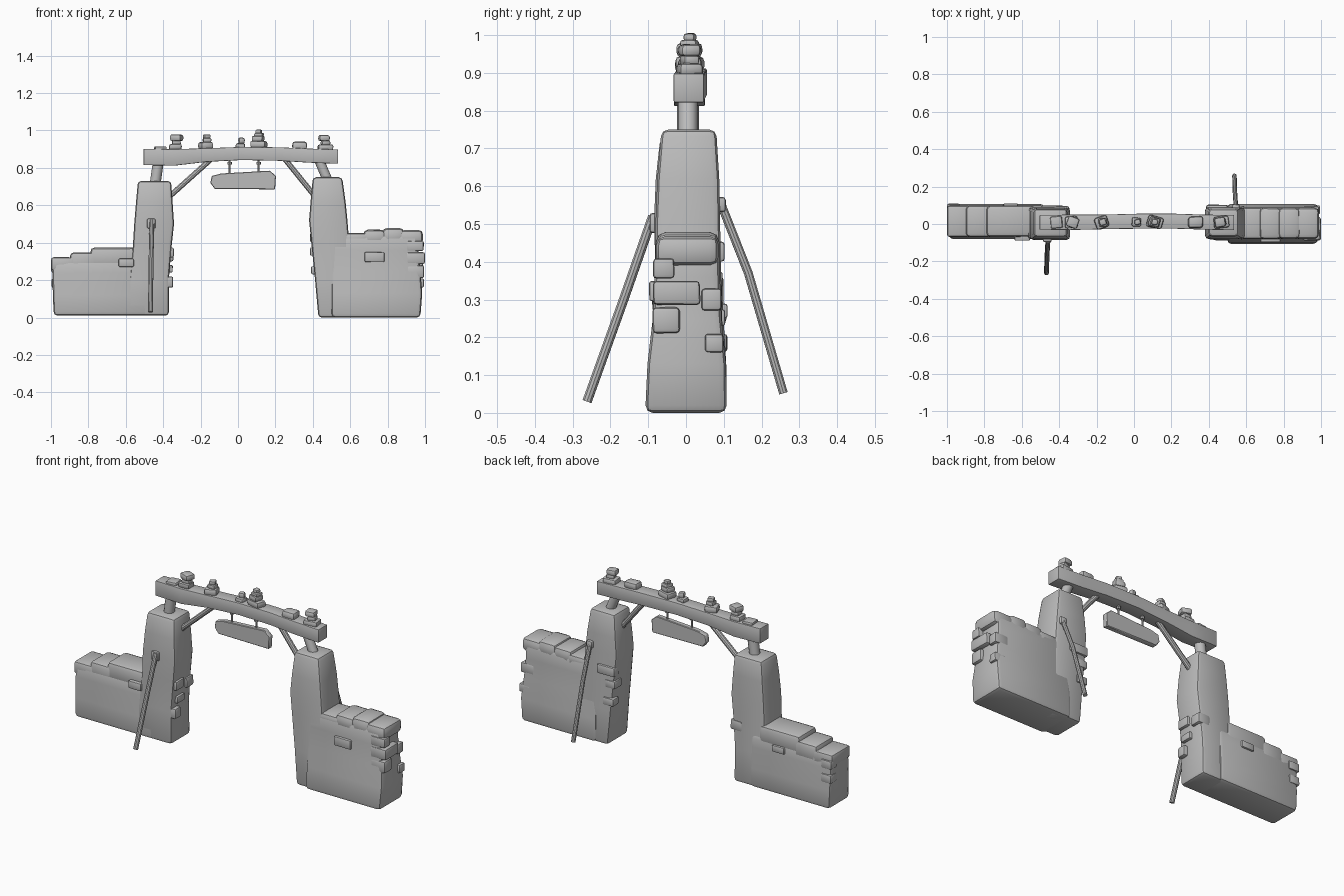
import bpy, bmesh, math, random
from mathutils import Vector, Matrix

random.seed(4)
grey = bpy.data.materials.new("weathered grey")
grey.diffuse_color = (0.5, 0.5, 0.5, 1)


def finish(name, bm, bevel=0.0, segments=2, angle=35):
    """Round the hard edges, smooth the soft ones and make the object."""
    bmesh.ops.recalc_face_normals(bm, faces=bm.faces[:])
    if bevel:
        hard = [e for e in bm.edges if e.calc_face_angle(0) > math.radians(30)]
        bmesh.ops.bevel(bm, geom=hard, offset=bevel, segments=segments,
                        profile=0.5, affect='EDGES', clamp_overlap=True)
    for f in bm.faces:
        f.smooth = True
    for e in bm.edges:
        e.smooth = e.calc_face_angle(0) < math.radians(angle)
    me = bpy.data.meshes.new(name)
    bm.to_mesh(me)
    bm.free()
    me.materials.append(grey)
    ob = bpy.data.objects.new(name, me)
    bpy.context.collection.objects.link(ob)
    return ob


def skin(bm, rings):
    """Join rings of points into a closed tube."""
    loops = [[bm.verts.new(p) for p in r] for r in rings]
    n = len(loops[0])
    for a, b in zip(loops, loops[1:]):
        for i in range(n):
            j = (i + 1) % n
            bm.faces.new((a[i], a[j], b[j], b[i]))
    bm.faces.new(loops[0])
    bm.faces.new(loops[-1])


def loft(name, axis, rows, bevel):
    """Rectangular sections: (position, a0, a1, b0, b1) along z or x."""
    rings = []
    for t, a0, a1, b0, b1 in rows:
        quad = [(a0, b0), (a1, b0), (a1, b1), (a0, b1)]
        rings.append([(a, b, t) if axis == 'z' else (t, a, b) for a, b in quad])
    bm = bmesh.new()
    skin(bm, rings)
    return finish(name, bm, bevel)


def rod(name, points, r, sides=10):
    pts = [Vector(p) for p in points]
    rings = []
    for i, p in enumerate(pts):
        d = (pts[min(i + 1, len(pts) - 1)] - pts[max(i - 1, 0)]).normalized()
        rot = d.to_track_quat('Z', 'Y')
        rings.append([p + rot @ Vector((r * math.cos(k * math.tau / sides),
                                        r * math.sin(k * math.tau / sides), 0))
                      for k in range(sides)])
    bm = bmesh.new()
    skin(bm, rings)
    return finish(name, bm)


def stone(name, x0, x1, y0, y1, z0, z1, jitter=0.08, bevel=0.25, tilt=0.0):
    """Worn block filling the given bounds."""
    size = Vector((x1 - x0, y1 - y0, z1 - z0))
    bm = bmesh.new()
    bmesh.ops.create_cube(bm, size=1)
    for v in bm.verts:
        v.co = Vector([c * (1 - random.random() * 2 * jitter) * s for c, s in zip(v.co, size)])
    bmesh.ops.rotate(bm, verts=bm.verts[:], matrix=Matrix.Rotation(tilt, 3, 'Z'))
    bmesh.ops.translate(bm, verts=bm.verts[:],
                        vec=((x0 + x1) / 2, (y0 + y1) / 2, (z0 + z1) / 2))
    return finish(name, bm, bevel * min(size))


# Pillars, swelling a little around mid height
loft("left_pillar", 'z', [
    (0.01, -0.60, -0.37, -0.08, 0.10), (0.20, -0.58, -0.37, -0.08, 0.095),
    (0.38, -0.562, -0.355, -0.08, 0.09), (0.50, -0.555, -0.342, -0.085, 0.088),
    (0.62, -0.545, -0.35, -0.08, 0.085), (0.73, -0.535, -0.358, -0.068, 0.08)], 0.018)
loft("right_pillar", 'z', [
    (0.0, 0.43, 0.62, -0.09, 0.10), (0.20, 0.412, 0.61, -0.085, 0.097),
    (0.40, 0.392, 0.595, -0.082, 0.092), (0.52, 0.38, 0.585, -0.08, 0.09),
    (0.62, 0.388, 0.575, -0.076, 0.088), (0.75, 0.40, 0.557, -0.065, 0.08)], 0.018)

# Low walls beside the pillars
loft("left_wall", 'z', [
    (0.01, -0.985, -0.48, -0.082, 0.107), (0.12, -0.99, -0.48, -0.078, 0.107),
    (0.24, -0.992, -0.48, -0.072, 0.10), (0.31, -0.99, -0.48, -0.068, 0.097)], 0.02)
loft("right_wall", 'z', [
    (0.0, 0.50, 0.975, -0.108, 0.108), (0.13, 0.50, 0.985, -0.102, 0.106),
    (0.25, 0.50, 0.975, -0.088, 0.094), (0.36, 0.50, 0.965, -0.083, 0.09),
    (0.44, 0.50, 0.965, -0.08, 0.088)], 0.02)

# Cap stones on the walls
for i, (x0, x1, z0, z1) in enumerate([
        (-1.0, -0.87, 0.25, 0.323), (-0.90, -0.75, 0.25, 0.348), (-0.79, -0.53, 0.27, 0.374)]):
    stone(f"left_cap_stone_{i}", x0, x1, -0.07, 0.10, z0, z1, 0.015, 0.2)
for i, (x0, x1, z1) in enumerate([
        (0.56, 0.70, 0.452), (0.67, 0.79, 0.47), (0.77, 0.89, 0.48), (0.86, 0.99, 0.468)]):
    stone(f"right_cap_stone_{i}", x0, x1, -0.082, 0.09, 0.39, z1, 0.02, 0.3)

# Exposed stones at the wall ends, faces and pillar sides
for i, (x0, x1, y0, y1, z0, z1) in enumerate([
        (0.90, 0.995, -0.088, -0.03, 0.355, 0.41), (0.90, 1.0, -0.09, 0.04, 0.285, 0.35),
        (0.90, 0.997, -0.09, -0.015, 0.21, 0.28),
        (0.90, 0.99, 0.04, 0.095, 0.27, 0.33), (0.92, 0.995, 0.05, 0.10, 0.16, 0.21),
        (0.675, 0.785, -0.098, -0.06, 0.295, 0.35),
        (-0.64, -0.555, -0.09, -0.05, 0.27, 0.315),
        (-0.70, -0.62, 0.06, 0.11, 0.25, 0.29),
        (-1.0, -0.93, 0.05, 0.108, 0.24, 0.29), (-0.998, -0.93, 0.05, 0.11, 0.16, 0.21),
        (-0.42, -0.342, -0.07, 0.01, 0.32, 0.375), (-0.42, -0.348, -0.05, 0.02, 0.24, 0.28),
        (-0.42, -0.345, -0.075, -0.02, 0.16, 0.22), (-0.42, -0.345, 0.03, 0.096, 0.30, 0.36),
        (0.385, 0.50, 0.05, 0.103, 0.40, 0.455), (0.39, 0.46, 0.05, 0.105, 0.23, 0.275),
        (0.385, 0.45, 0.03, 0.098, 0.33, 0.375)]):
    stone(f"exposed_stone_{i}", x0, x1, y0, y1, z0, z1, 0.03, 0.16)

# Lintel beam, posts and braces
loft("beam", 'x', [
    (-0.505, -0.03, 0.048, 0.815, 0.902), (-0.34, -0.032, 0.05, 0.812, 0.90),
    (-0.17, -0.028, 0.05, 0.832, 0.905), (0.02, -0.025, 0.055, 0.842, 0.912),
    (0.22, -0.025, 0.055, 0.838, 0.91), (0.38, -0.03, 0.05, 0.828, 0.903),
    (0.535, -0.033, 0.048, 0.822, 0.898)], 0.004)
rod("left_post", [(-0.445, 0.005, 0.70), (-0.425, 0.005, 0.84)], 0.029, 12)
rod("right_post", [(0.485, 0.005, 0.72), (0.43, 0.005, 0.85)], 0.026, 12)
rod("left_brace", [(-0.38, 0.005, 0.635), (-0.14, 0.01, 0.85)], 0.015)
rod("right_brace", [(0.41, 0.005, 0.65), (0.24, 0.01, 0.86)], 0.015)

# Hanging board with its two hangers
bm = bmesh.new()
outline = [(-0.148, 0.72), (-0.14, 0.757), (-0.09, 0.77), (0.17, 0.785),
           (0.203, 0.757), (0.198, 0.685), (-0.125, 0.688)]
skin(bm, [[(x, y, z) for x, z in outline] for y in (-0.004, 0.026)])
finish("hanging_board", bm, 0.003, 1)
for side, x in (("left", -0.045), ("right", 0.11)):
    rod(side + "_hanger", [(x, 0.011, 0.765), (x, 0.011, 0.85)], 0.005, 8)
    rod(side + "_hanger_collar", [(x, 0.011, 0.818), (x, 0.011, 0.832)], 0.012, 8)

# Leaning poles resting against pegs
rod("front_pole", [(-0.46, -0.088, 0.52), (-0.465, -0.165, 0.30), (-0.468, -0.262, 0.03)], 0.013)
rod("back_pole", [(0.545, 0.09, 0.56), (0.54, 0.165, 0.37), (0.537, 0.258, 0.052)], 0.012)
stone("front_peg", -0.487, -0.44, -0.097, -0.06, 0.475, 0.53, 0.04, 0.2)
stone("back_peg", 0.525, 0.565, 0.06, 0.106, 0.53, 0.572, 0.04, 0.2)

# Balanced stones along the beam: (x, base z, [(width, height), ...])
stacks = [(-0.42, 0.895, [(0.07, 0.018)]),
          (-0.33, 0.895, [(0.075, 0.03), (0.05, 0.02), (0.068, 0.032)]),
          (-0.17, 0.90, [(0.075, 0.038), (0.05, 0.02), (0.04, 0.02)]),
          (0.015, 0.905, [(0.055, 0.025), (0.036, 0.03)]),
          (0.11, 0.907, [(0.09, 0.035), (0.065, 0.028), (0.05, 0.015), (0.035, 0.018)]),
          (0.33, 0.90, [(0.085, 0.04)]),
          (0.465, 0.893, [(0.085, 0.03), (0.05, 0.022), (0.062, 0.03)])]
for i, (x, z, layers) in enumerate(stacks):
    for j, (w, h) in enumerate(layers):
        cx = x + random.uniform(-0.006, 0.006)
        d = min(w, 0.072) * 0.47
        stone(f"balanced_stone_{i}_{j}", cx - w / 2, cx + w / 2, 0.01 - d, 0.01 + d,
              z - 0.003, z + h + 0.003, 0.08, 0.3, random.uniform(-0.5, 0.5))
        z += h
